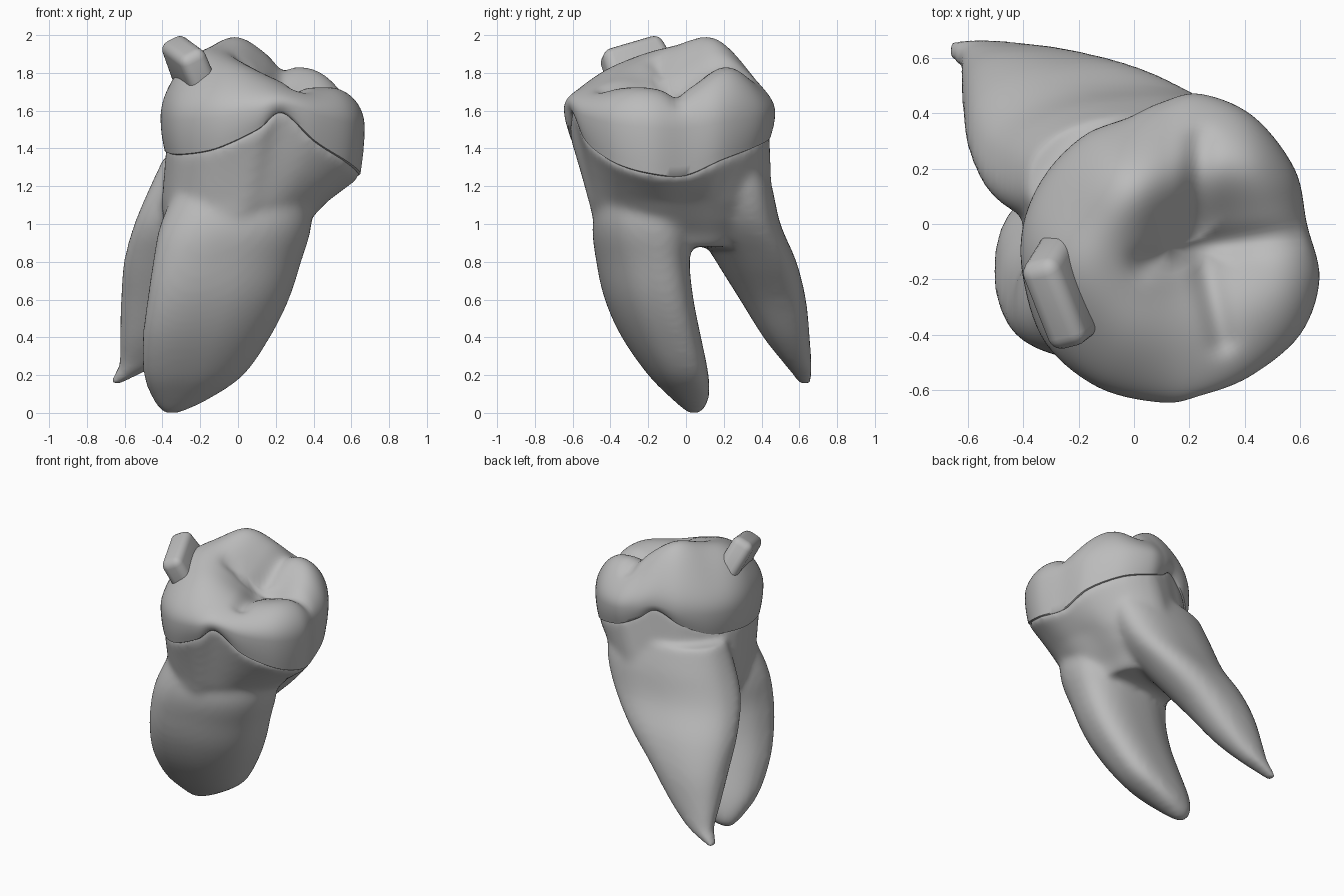
import bpy, bmesh, math
from mathutils import Vector

if "Cube" in bpy.data.objects:
    bpy.data.objects.remove(bpy.data.objects["Cube"])

grey = bpy.data.materials.new("plain_grey")
grey.use_nodes = True
GREY = (0.5, 0.5, 0.5, 1)
grey.diffuse_color = GREY
grey.node_tree.nodes["Principled BSDF"].inputs["Base Color"].default_value = GREY


def add_object(name, bm):
    bmesh.ops.recalc_face_normals(bm, faces=bm.faces)
    mesh = bpy.data.meshes.new(name)
    bm.to_mesh(mesh)
    bm.free()
    mesh.materials.append(grey)
    ob = bpy.data.objects.new(name, mesh)
    bpy.context.collection.objects.link(ob)
    return ob


def loft(bm, rings):
    """Skin a stack of closed rings and fan both ends shut."""
    rows = [[bm.verts.new(p) for p in ring] for ring in rings]
    n = len(rows[0])
    for a, b in zip(rows, rows[1:]):
        for i in range(n):
            j = (i + 1) % n
            bm.faces.new((a[i], a[j], b[j], b[i]))
    for row in (rows[0], rows[-1]):
        mid = bm.verts.new(sum((v.co for v in row), Vector()) / n)
        for i in range(n):
            bm.faces.new((row[i], row[(i + 1) % n], mid))


def finish(ob):
    bpy.ops.object.select_all(action="DESELECT")
    ob.select_set(True)
    bpy.context.view_layer.objects.active = ob
    for m in list(ob.modifiers):
        bpy.ops.object.modifier_apply(modifier=m.name)
    bpy.ops.object.shade_smooth_by_angle(angle=math.radians(50))


def spline(keys, steps, closed):
    """Smooth curve through the keys; works in any dimension."""
    keys = [Vector(k) for k in keys]
    n = len(keys)
    out = []
    for i in range(n if closed else n - 1):
        picks = [i - 1, i, i + 1, i + 2]
        a, b, c, d = (keys[k % n if closed else max(0, min(n - 1, k))] for k in picks)
        for s in range(steps):
            t = s / steps
            out.append(.5 * (2 * b + (c - a) * t + (2 * a - 5 * b + 4 * c - d) * t * t
                             + (3 * b - a - 3 * c + d) * t ** 3))
    return out if closed else out + [keys[-1]]


# Crown outline: x, y and the height of the enamel edge there
OUTLINE = spline((
    (.67, -.2, 1.27), (.625, 0, 1.26), (.58, .2, 1.34), (.43, .39, 1.41),
    (.24, .47, 1.46), (.1, .44, 1.52), (-.02, .385, 1.59), (-.18, .32, 1.5),
    (-.32, .18, 1.42), (-.4, 0, 1.4), (-.4, -.2, 1.38), (-.32, -.43, 1.37),
    (-.13, -.59, 1.4), (.1, -.645, 1.5), (.24, -.62, 1.59), (.42, -.55, 1.44),
    (.6, -.4, 1.33)), 7, True)
CENTRE = Vector((.13, -.09, 0))


def scaled_outline(scale):
    return [(CENTRE + (p - CENTRE) * scale, p.z) for p in OUTLINE]


# Chewing surface: cusps (x, y, height, spread) and grooves (start, end)
CUSPS = [(.0, .13, .28, .19), (-.04, -.35, .12, .19), (.44, .24, .13, .14),
         (.56, -.25, .04, .13), (-.28, -.15, .13, .15), (.24, -.05, -.12, .14)]
GROOVES = [((.24, -.08), (.58, -.04)), ((.24, -.08), (.32, -.42)),
           ((.22, -.04), (.24, .3)), ((.24, -.08), (.04, -.14))]


def bite_height(x, y):
    h = 1.72
    for cx, cy, amp, r in CUSPS:
        h += amp * math.exp(-((x - cx) ** 2 + (y - cy) ** 2) / (2 * r * r))
    p = Vector((x, y))
    cut = 0
    for a, b in GROOVES:
        a, b = Vector(a), Vector(b)
        t = max(0, min(1, (p - a).dot(b - a) / (b - a).length_squared))
        cut = max(cut, math.exp(-((p - a - (b - a) * t).length / .05) ** 2))
    return h - .035 * cut


def shoulder(edge):
    return 1 + .4 * edge


# Crown: bulging enamel sides, then the cusped top
rings = []
for t, scale in ((-.02, .945), (0, .96), (.2, .973), (.45, .987), (.75, .997), (1, 1)):
    rings.append([(q.x, q.y, e + (shoulder(e) - e) * t) for q, e in scaled_outline(scale)])
TOP_RINGS = 30
for k in range(1, TOP_RINGS):
    s = math.cos(k / TOP_RINGS * math.pi / 2) ** .8
    rings.append([(q.x, q.y, shoulder(e) + (bite_height(q.x, q.y) - shoulder(e))
                   * (1 - s ** 4) ** .45) for q, e in scaled_outline(s)])
bm = bmesh.new()
loft(bm, rings)
finish(add_object("crown", bm))


# Neck and root sections: x min, x max, y min, y max, z (and skew for roots)
def neck_ring(x0, x1, y0, y1, z):
    return [(x0 + (x1 - x0) * (p.x + .4) / 1.07,
             y0 + (y1 - y0) * (p.y + .645) / 1.115, z) for p in OUTLINE]


def root_ring(x0, x1, y0, y1, z, skew, n=48):
    def power(v):
        return math.copysign(abs(v) ** .85, v)
    angles = [2 * math.pi * i / n for i in range(n)]
    return [((x0 + x1) / 2 + (x1 - x0) / 2 * power(math.cos(a)),
             (y0 + y1) / 2 + (y1 - y0) / 2 * power(math.sin(a + skew)), z) for a in angles]


NECK = [(-.28, .25, -.2, .28, .88), (-.36, .31, -.43, .4, .95), (-.39, .38, -.49, .45, 1.02),
        (-.395, .475, -.515, .455, 1.12)]
FRONT_ROOT = [(-.4, -.31, .01, .08, 0, 0), (-.45, -.16, -.07, .12, .07, .2),
              (-.5, .03, -.2, .12, .2, .3), (-.505, .17, -.34, .08, .4, .35),
              (-.48, .27, -.43, .04, .6, .35), (-.45, .335, -.475, .02, .8, .3),
              (-.41, .39, -.495, .04, 1, .15), (-.3, .38, -.45, 0, 1.25, 0)]
BACK_ROOT = [(-.685, -.63, .6, .66, .15, 0), (-.66, -.53, .565, .67, .2, 0),
             (-.63, -.42, .52, .665, .26, 0), (-.625, -.26, .41, .655, .4, .05),
             (-.62, -.08, .285, .635, .6, .15), (-.605, .13, .16, .585, .8, .25),
             (-.55, .31, .04, .5, 1, .3), (-.465, .4, -.02, .455, 1.2, .25),
             (-.39, .4, -.02, .4, 1.36, .2)]
bm = bmesh.new()
neck = [neck_ring(*r) for r in NECK]
for scale, lift in ((.95, -.02), (.94, .03), (.7, .04)):
    neck.append([(q.x, q.y, e + lift) for q, e in scaled_outline(scale)])
loft(bm, neck)
for root in (FRONT_ROOT, BACK_ROOT):
    loft(bm, [root_ring(*r) for r in spline(root, 4, False)])
roots = add_object("neck_and_roots", bm)
remesh = roots.modifiers.new("merge", "REMESH")
remesh.mode = "VOXEL"
remesh.voxel_size = .02
remesh.use_smooth_shade = True
smooth = roots.modifiers.new("soften", "SMOOTH")
smooth.factor = .5
smooth.iterations = 12
finish(roots)

# Leaning nub on the side of the crown
bm = bmesh.new()
bmesh.ops.create_cube(bm, size=1)
for v in bm.verts:
    v.co.x *= .15
    v.co.y *= .34 if v.co.z > 0 else .4
    v.co.z *= .28
nub = add_object("crown_nub", bm)
nub.location = (-.255, -.25, 1.825)
nub.rotation_euler = (math.radians(17), math.radians(-26), math.radians(14))
bevel = nub.modifiers.new("round", "BEVEL")
bevel.width = .05
bevel.segments = 5
finish(nub)
